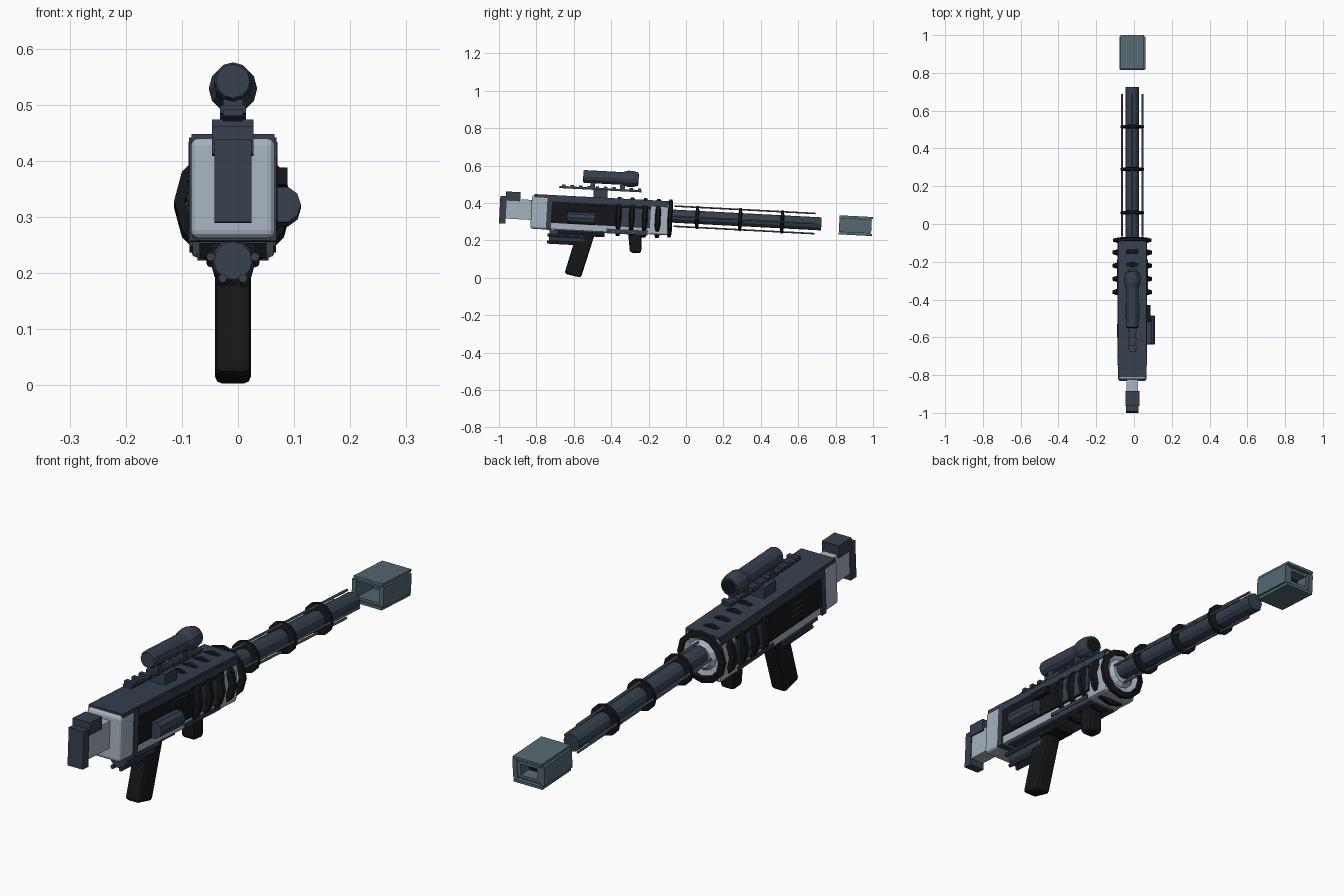
import bpy, bmesh, math
from mathutils import Matrix

if "Cube" in bpy.data.objects:
    bpy.data.objects.remove(bpy.data.objects["Cube"])

# whole gun is tilted nose-down about its barrel axis; local y runs along the axis
TILT = Matrix.Translation((-.009, 0, .326)) @ Matrix.Rotation(math.radians(-3), 4, 'X')
LEVEL = Matrix.Translation((-.009, 0, 0))

def mat(name, c):
    m = bpy.data.materials.new(name)
    m.diffuse_color = (*c, 1)
    m.use_nodes = True
    m.node_tree.nodes["Principled BSDF"].inputs["Base Color"].default_value = m.diffuse_color
    return m

SLATE = mat("slate", (.035, .05, .075))
LIGHT = mat("light_grey", (.38, .45, .52))
BLACK = mat("black", (.007, .008, .009))
STEEL = mat("blue_steel", (.09, .14, .17))

def finish(bm, name, m, place=TILT):
    bmesh.ops.recalc_face_normals(bm, faces=bm.faces)
    me = bpy.data.meshes.new(name)
    bm.to_mesh(me)
    bm.free()
    me.materials.append(m)
    ob = bpy.data.objects.new(name, me)
    ob.matrix_world = place
    bpy.context.collection.objects.link(ob)
    return ob

def bevel(ob, w, seg=1):
    b = ob.modifiers.new("bevel", 'BEVEL')
    b.width, b.segments = w, seg
    return ob

def box(name, m, x, y, z):
    """Box from (min, max) pairs."""
    bm = bmesh.new()
    bmesh.ops.create_cube(bm, size=1)
    for v in bm.verts:
        v.co = [r[0] if c < 0 else r[1] for c, r in zip(v.co, (x, y, z))]
    return finish(bm, name, m)

def sbox(name, m, hx, y, z):
    return box(name, m, (-hx, hx), y, z)

def lathe(name, m, prof, x=0, z=0, n=12, ring=False):
    """Revolve (y, radius) points about the y direction; ring closes the profile."""
    bm = bmesh.new()
    rows = [[bm.verts.new((x + r * math.cos(a), y, z + r * math.sin(a)))
             for a in (2 * math.pi * i / n for i in range(n))] for y, r in prof]
    pairs = list(zip(rows, rows[1:]))
    if ring:
        pairs.append((rows[-1], rows[0]))
    else:
        bm.faces.new(rows[0])
        bm.faces.new(rows[-1])
    for a, b in pairs:
        for i in range(n):
            j = (i + 1) % n
            bm.faces.new((a[i], a[j], b[j], b[i]))
    return finish(bm, name, m)

def rod(name, m, y0, y1, r, x=0, z=0, n=12):
    return lathe(name, m, [(y0, r), (y1, r)], x, z, n)

def hoop(name, m, y, r_in, r_out, h, z=0):
    return lathe(name, m, [(y - h, r_in), (y - h * .6, r_out), (y + h * .6, r_out), (y + h, r_in)],
                 z=z, ring=True)

def grip(name, pts, hx):
    """Side profile (y, z) in level coordinates, extruded across x."""
    bm = bmesh.new()
    a, b = [[bm.verts.new((s * hx, y, z)) for y, z in pts] for s in (-1, 1)]
    bm.faces.new(a)
    bm.faces.new(b)
    for i in range(len(pts)):
        j = (i + 1) % len(pts)
        bm.faces.new((a[i], a[j], b[j], b[i]))
    return bevel(finish(bm, name, BLACK, LEVEL), .013, 2)

# stock
sbox("butt_plate", SLATE, .033, (-.997, -.962), (-.087, .06))
sbox("cheek_rest", SLATE, .037, (-.968, -.89), (.036, .085))
sbox("stock_neck", LIGHT, .03, (-.965, -.8), (-.06, .047))

# receiver
bevel(sbox("rear_block", LIGHT, .075, (-.828, -.73), (-.107, .072)), .014, 3)
sbox("rear_collar", SLATE, .078, (-.745, -.718), (-.108, .077))
sbox("receiver", LIGHT, .072, (-.74, -.19), (-.103, .07))
bevel(sbox("front_block", LIGHT, .074, (-.2, -.092), (-.104, .07)), .01, 2)
sbox("top_deck", SLATE, .074, (-.815, -.095), (.062, .079))
sbox("belly_plate", SLATE, .06, (-.7, -.2), (-.11, -.1))
for s, side in ((-1, "left"), (1, "right")):
    def wall(name, m, x0, x1, y, z):
        box(f"{side}_{name}", m, sorted((s * x0, s * x1)), y, z)
    wall("side_panel", BLACK, .06, .079, (-.72, -.19), (-.07, .045))
    wall("upper_strip", SLATE, .06, .079, (-.72, -.1), (.045, .07))
    wall("barrel_shroud", SLATE, .06, .082, (-.37, -.19), (-.068, .03))
    wall("lower_strip", SLATE, .06, .077, (-.42, -.2), (-.1, -.085))
for i in range(3):
    z = -.035 + i * .022
    box(f"left_vent_{i}", SLATE, (-.082, -.07), (-.6, -.53), (z, z + .006))

# cooling hoops poking through the body
for i, y in enumerate((-.15, -.22, -.29, -.36)):
    hoop(f"body_hoop_{i}", BLACK, y, .085, .105, .015, -.017)
hoop("nose_hoop", BLACK, -.085, .08, .102, .013, -.013)
lathe("nose_cone", LIGHT, [(-.1, .083), (-.083, .08), (-.09, .06), (-.075, .045)], z=-.008)

# barrel with guide rods and clamps
rod("barrel", SLATE, -.1, .725, .035)
for i in range(4):
    a = i * math.pi / 2
    rod(f"guide_rod_{i}", STEEL, -.065, .69, .005, .054 * math.cos(a), .054 * math.sin(a), 6)
for i, y in enumerate((.06, .29, .515)):
    hoop(f"barrel_clamp_{i}", BLACK, y, .034, .062, .01)

# detached box muzzle
for s in (-1, 1):
    box("muzzle_side", STEEL, sorted((s * .05, s * .069)), (.82, .993), (-.038, .038))
    box("muzzle_plate", STEEL, (-.063, .063), (.82, .999), sorted((s * .04, s * .051)))
    box("muzzle_lining", STEEL, (-.056, .056), (.828, .985), sorted((s * .03, s * .043)))
    box("muzzle_front_jamb", STEEL, sorted((s * .036, s * .055)), (.93, .99), (-.032, .032))
    box("muzzle_front_lip", STEEL, (-.04, .04), (.93, .99), sorted((s * .022, s * .034)))
sbox("muzzle_baffle", BLACK, .05, (.93, .94), (-.035, .035))

# scope, rail and mounts
SZ = .187
lathe("scope", SLATE, [(-.56, .03), (-.553, .034), (-.35, .034), (-.322, .043),
                       (-.295, .043), (-.265, .036)], z=SZ)
rod("scope_lens", BLACK, -.268, -.263, .029, z=SZ)
sbox("rail_base", SLATE, .037, (-.5, -.425), (.07, .122))
sbox("scope_rail", SLATE, .018, (-.685, -.245), (.118, .13))
for i in range(10):
    y = -.67 + i * .045
    sbox(f"rail_tooth_{i}", SLATE, .023, (y, y + .018), (.124, .138))
for i, y in enumerate((-.52, -.36)):
    sbox(f"scope_mount_{i}", SLATE, .018, (y, y + .025), (.125, .17))

# side pod and charging handle (right side only)
rod("side_pod", SLATE, -.635, -.485, .033, .088, -.037, 10)
box("charging_handle", BLACK, (.07, .097), (-.52, -.43), (.005, .035))

# underslung canister with small rods
CZ = -.142
lathe("canister", SLATE, [(-.725, .034), (-.715, .038), (-.54, .038), (-.52, .03)], z=CZ)
for i, d in enumerate((10, 170, 243, 297)):
    a = math.radians(d)
    rod(f"canister_rod_{i}", SLATE, -.735, -.53, .008, .04 * math.cos(a), CZ + .036 * math.sin(a), 8)
sbox("trigger_housing", BLACK, .04, (-.68, -.43), (-.132, -.1))

# grips
grip("pistol_grip", [(-.65, .022), (-.562, 0), (-.487, .235), (-.585, .235)], .032)
grip("fore_grip", [(-.3, .135), (-.24, .13), (-.235, .25), (-.31, .25)], .03)
